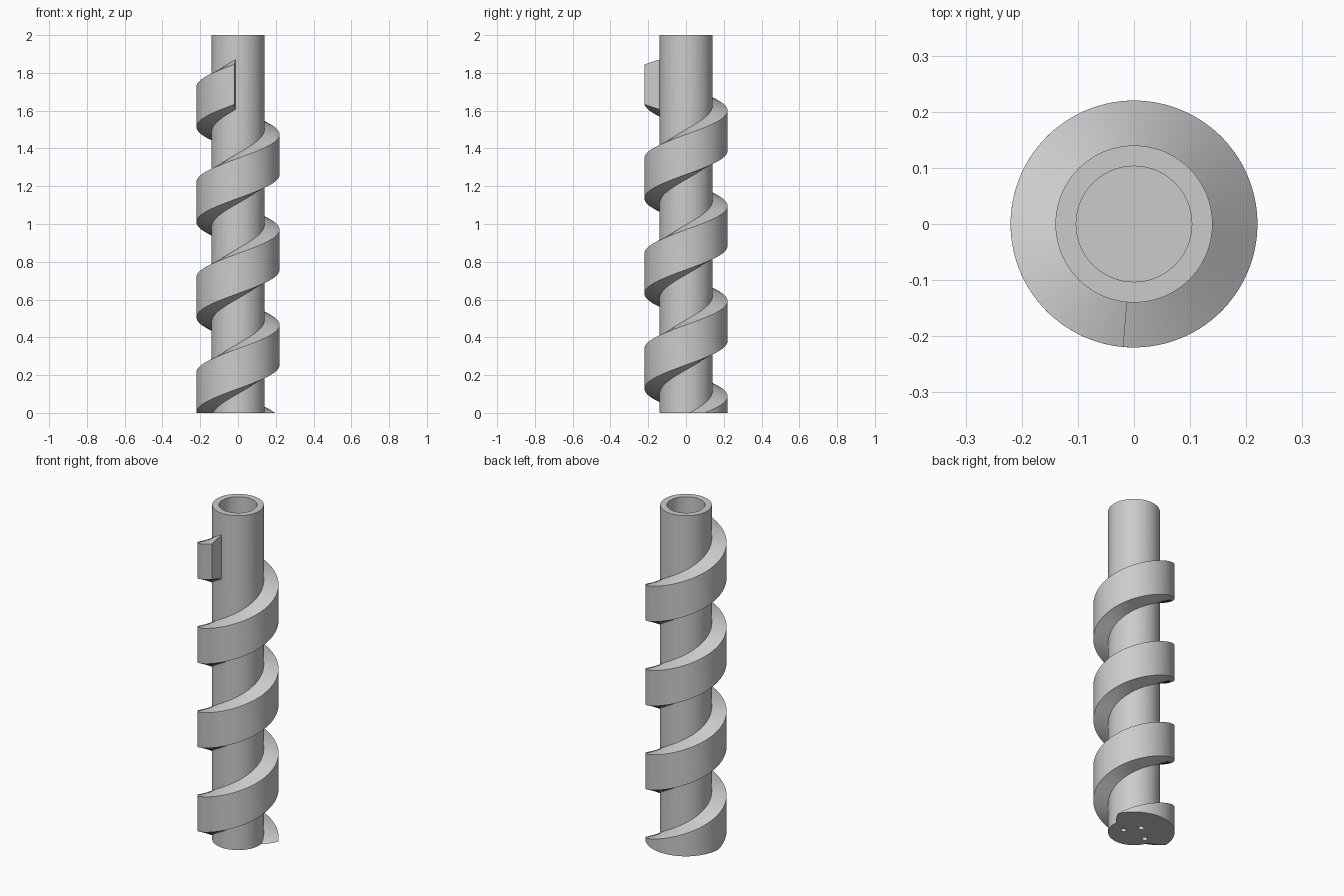
import bpy, bmesh
from math import radians, cos, sin, tau
from mathutils import Vector

if "Cube" in bpy.data.objects:
    bpy.data.objects.remove(bpy.data.objects["Cube"])

PITCH = 0.504
SHAFT_R, BORE_R, FLIGHT_R = 0.14, 0.103, 0.22

grey = bpy.data.materials.new("plain grey")
grey.use_nodes = True
grey.diffuse_color = (0.6, 0.6, 0.6, 1)
grey.node_tree.nodes["Principled BSDF"].inputs["Base Color"].default_value = (0.6, 0.6, 0.6, 1)


def make_object(name, bm):
    bmesh.ops.recalc_face_normals(bm, faces=bm.faces)
    mesh = bpy.data.meshes.new(name)
    bm.to_mesh(mesh)
    bm.free()
    mesh.materials.append(grey)
    obj = bpy.data.objects.new(name, mesh)
    bpy.context.collection.objects.link(obj)
    return obj


def lathe(name, profile, steps=96):
    bm = bmesh.new()
    verts = [bm.verts.new((r, 0, z)) for r, z in profile]
    edges = [bm.edges.new(pair) for pair in zip(verts, verts[1:])]
    bmesh.ops.spin(bm, geom=verts + edges, cent=(0, 0, 0), axis=(0, 0, 1),
                   angle=tau, steps=steps)
    bmesh.ops.remove_doubles(bm, verts=bm.verts, dist=0.0001)
    return make_object(name, bm)


def helix(name, profile, start, end, step):
    """Sweep a closed (radius, height) profile up a right-handed helix."""
    bm = bmesh.new()
    rings = []
    count = round((end - start) / step)
    for i in range(count + 1):
        deg = start + (end - start) * i / count
        a, lift = radians(deg), PITCH * deg / 360
        rings.append([bm.verts.new((r * cos(a), r * sin(a), z + lift)) for r, z in profile])
    n = len(profile)
    for low, high in zip(rings, rings[1:]):
        for k in range(n):
            j = (k + 1) % n
            bm.faces.new((low[k], low[j], high[j], high[k]))
    bm.faces.new(rings[0])
    bm.faces.new(rings[-1])
    return make_object(name, bm)


def combine(target, other, operation):
    mod = target.modifiers.new(operation.lower(), "BOOLEAN")
    mod.operation, mod.solver, mod.object = operation, "EXACT", other
    bpy.context.view_layer.objects.active = target
    bpy.ops.object.modifier_apply(modifier=mod.name)
    bpy.data.objects.remove(other)


# Hollow shaft with a closed lower end, left long for trimming
shaft = lathe("screw_shaft", [(0, -0.5), (SHAFT_R, -0.5), (SHAFT_R, 2), (BORE_R, 2),
                              (BORE_R, 0.2), (0, 0.2)])

# Spiral flight with slightly tapered flanks, rooted inside the shaft wall
base = 0.108 - PITCH / 2
flight = helix("spiral_flight", [(0.122, base - 0.138), (FLIGHT_R, base - 0.106),
                                 (FLIGHT_R, base + 0.106), (0.122, base + 0.138)],
               -90, 1345, 3.5)
combine(shaft, flight, "UNION")

# Trim everything flat at the foot
bm = bmesh.new()
bmesh.ops.create_cube(bm, size=1)
bmesh.ops.translate(bm, verts=bm.verts, vec=Vector((0, 0, -0.5)))
combine(shaft, make_object("foot_trim", bm), "DIFFERENCE")

# Three small blind holes in the foot
for x, y in ((0.057, -0.02), (0, 0.059), (-0.09, -0.018)):
    bm = bmesh.new()
    bmesh.ops.create_cone(bm, cap_ends=True, segments=24, radius1=0.016,
                          radius2=0.016, depth=0.2)
    bmesh.ops.translate(bm, verts=bm.verts, vec=Vector((x, y, 0)))
    combine(shaft, make_object("foot_hole", bm), "DIFFERENCE")

# Smooth the round walls, keep the rims crisp
bpy.ops.object.select_all(action="DESELECT")
shaft.select_set(True)
bpy.context.view_layer.objects.active = shaft
bpy.ops.object.shade_smooth_by_angle(angle=radians(25))
